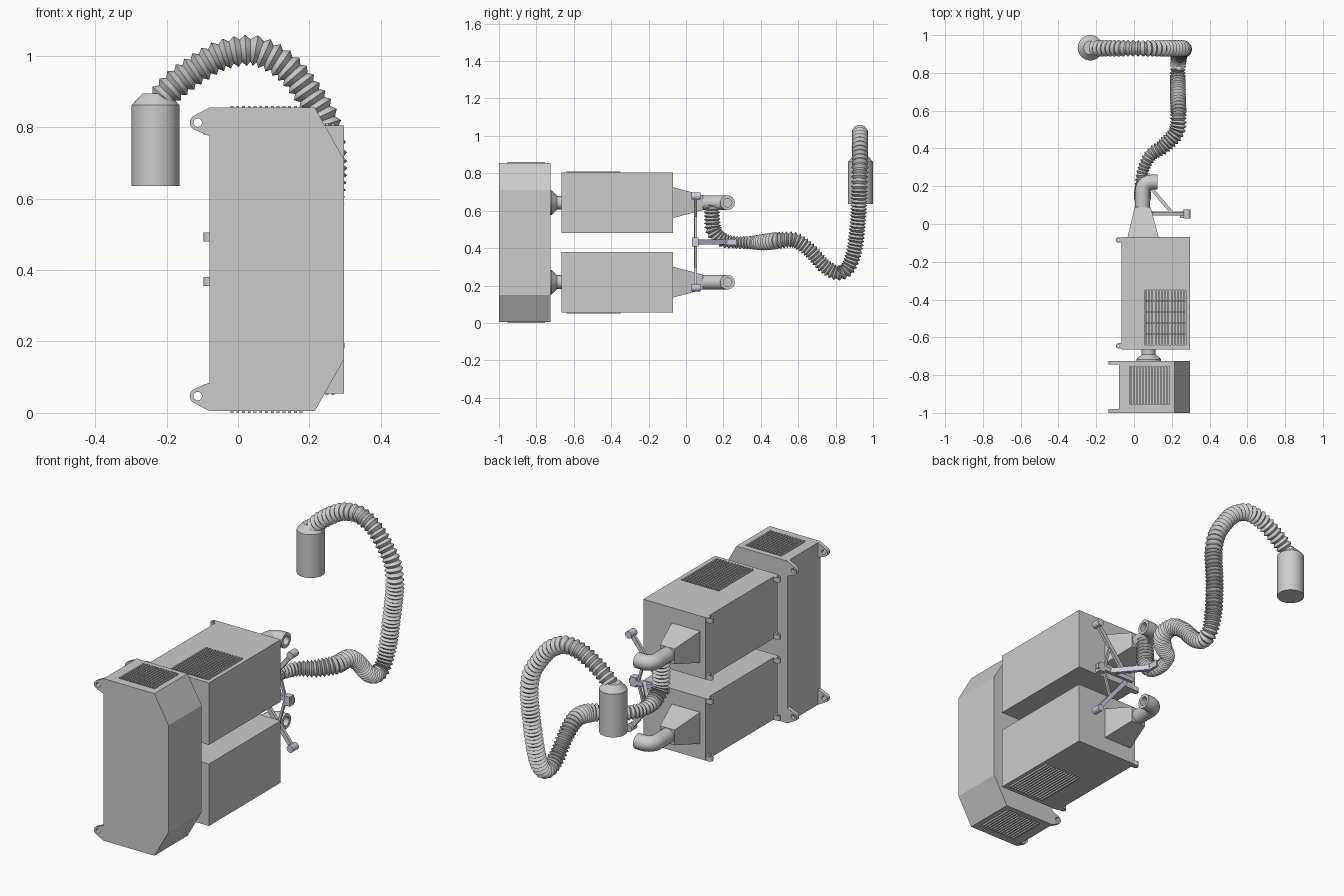
import bpy, bmesh, math
from mathutils import Vector, Matrix

if "Cube" in bpy.data.objects:
    bpy.data.objects.remove(bpy.data.objects["Cube"])

V = Vector
lilac = bpy.data.materials.new("bracket_paint")
lilac.diffuse_color = (0.62, 0.6, 0.75, 1)
lilac.use_nodes = True
lilac.node_tree.nodes["Principled BSDF"].inputs["Base Color"].default_value = lilac.diffuse_color


def finish(name, bm, smooth=False, mat=None):
    bmesh.ops.recalc_face_normals(bm, faces=bm.faces[:])
    me = bpy.data.meshes.new(name)
    bm.to_mesh(me)
    bm.free()
    if smooth:
        me.shade_smooth()
        me.set_sharp_from_angle(angle=math.radians(32))
    if mat:
        me.materials.append(mat)
    ob = bpy.data.objects.new(name, me)
    bpy.context.collection.objects.link(ob)
    return ob


def add_box(bm, lo, hi):
    lo, hi = V(lo), V(hi)
    m = Matrix.Translation((lo + hi) / 2) @ Matrix.Diagonal((*(hi - lo), 1))
    bmesh.ops.create_cube(bm, size=1, matrix=m)


def box(name, lo, hi):
    bm = bmesh.new()
    add_box(bm, lo, hi)
    return finish(name, bm)


def loft(name, rings, smooth=True, mat=None):
    """Skin a list of equal-length point rings and cap both ends."""
    bm = bmesh.new()
    vs = [[bm.verts.new(p) for p in r] for r in rings]
    n = len(vs[0])
    for a, b in zip(vs, vs[1:]):
        for i in range(n):
            bm.faces.new((a[i], a[(i + 1) % n], b[(i + 1) % n], b[i]))
    bm.faces.new(vs[0])
    bm.faces.new(vs[-1])
    return finish(name, bm, smooth, mat)


def sweep(name, stations, n=24, mat=None):
    """Circular sections along (point, tangent, radius) stations."""
    t0 = stations[0][1].normalized()
    side = t0.orthogonal().normalized()
    rings = []
    for p, t, r in stations:
        t = t.normalized()
        side = (t0.rotation_difference(t) @ side)
        side = (side - t * side.dot(t)).normalized()
        up = t.cross(side)
        t0 = t
        rings.append([p + r * (side * math.cos(2 * math.pi * i / n) + up * math.sin(2 * math.pi * i / n))
                      for i in range(n)])
    return loft(name, rings, True, mat)


def plate(name, outline, hole, r, thick, matrix):
    """Flat plate with a round hole, drawn in local XY."""
    cu = bpy.data.curves.new(name, 'CURVE')
    cu.dimensions, cu.fill_mode, cu.extrude = '2D', 'BOTH', thick / 2
    ring = [(hole[0] + r * math.cos(i * math.pi / 8), hole[1] + r * math.sin(i * math.pi / 8)) for i in range(16)]
    for pts in (outline, ring):
        sp = cu.splines.new('POLY')
        sp.points.add(len(pts) - 1)
        for q, p in zip(sp.points, pts):
            q.co = (p[0], p[1], 0, 1)
        sp.use_cyclic_u = True
    ob = bpy.data.objects.new(name, cu)
    bpy.context.collection.objects.link(ob)
    ob.matrix_world = matrix


def cut(ob, lo, hi):
    c = box("recess_cutter", lo, hi)
    c.hide_render = True
    m = ob.modifiers.new("recess", 'BOOLEAN')
    m.operation, m.object, m.solver = 'DIFFERENCE', c, 'EXACT'
    me = bpy.data.meshes.new_from_object(ob.evaluated_get(bpy.context.evaluated_depsgraph_get()))
    ob.modifiers.clear()
    ob.data = me
    bpy.data.objects.remove(c)


def grille(name, ob, x0, x1, y0, y1, z, s, slats, bars, depth):
    """Recessed opening on a face at height z (s = outward sign) with slats."""
    zs = sorted((z - s * depth, z + s * 0.03))
    cut(ob, (x0, y0, zs[0]), (x1, y1, zs[1]))
    bm = bmesh.new()
    za, zb = sorted((z - s * 0.008, z + s * 0.005))
    for i in range(slats):
        x = x0 + (x1 - x0) * (i + 0.5) / slats
        add_box(bm, (x - 0.004, y0, za), (x + 0.004, y1, zb))
    zc, zd = sorted((z - s * 0.012, z - s * 0.004))
    for i in range(1, bars + 1):
        y = y0 + (y1 - y0) * i / (bars + 1)
        add_box(bm, (x0, y - 0.003, zc), (x1, y + 0.003, zd))
    finish(name, bm)


# front cabinet with chamfered right corners
prof = [(-.08, .005), (.215, .005), (.297, .15), (.297, .71), (.215, .855), (-.08, .855)]
cab = loft("front_cabinet", [[(x, y, z) for x, z in prof] for y in (-1, -.725)], False)
grille("cabinet_top_grille", cab, -.025, .185, -.955, -.755, .855, 1, 13, 0, .1)
grille("cabinet_bottom_grille", cab, -.025, .185, -.955, -.755, .005, -1, 13, 0, .1)

# cabinet mounting ears
arc = [math.radians(a) for a in range(245, 110, -13)]
ear = [(-.079, .775)] + [(-.113 + .022 * math.cos(a), .813 + .022 * math.sin(a)) for a in arc] + [(-.08, .855), (-.07, .855), (-.07, .775)]
upright = Matrix.Rotation(math.pi / 2, 4, 'X')
for y in (-.99, -.735):
    T = Matrix.Translation((0, y, 0)) @ upright
    plate("cabinet_ear_top", ear, (-.113, .813), .012, .02, T)
    plate("cabinet_ear_bottom", [(x, .86 - z) for x, z in ear], (-.113, .047), .012, .02, T)

# two equipment boxes, necks, funnels and elbows
tab = [(-.06, -.014)] + [(-.082 + .014 * math.cos(math.radians(a)), .014 * math.sin(math.radians(a)))
                         for a in range(270, 80, -15)] + [(-.06, .014)]
for label, z0, s in (("upper", .48, 1), ("lower", .055, -1)):
    z1, zc = z0 + .325, z0 + .163
    b = box(label + "_box", (-.065, -.665, z0), (.297, -.07, z1))
    grille(label + "_box_grille", b, .055, .275, -.64, -.35, z1 if s > 0 else z0, s, 13, 4, .14)
    for y in (-.645, -.085):
        for z in (z0 + .0125, z1 - .0125):
            plate(label + "_box_ear", tab, (-.082, 0), .006, .025, Matrix.Translation((0, y, z)))
    Y = V((0, 1, 0))
    sweep(label + "_neck", [(V((.078, y, zc)), Y, r) for y, r in
                            ((-.73, .066), (-.718, .066), (-.69, .037), (-.66, .037))])
    sq = lambda y, x, w, h: [(x - w, y, zc - h), (x + w, y, zc - h), (x + w, y, zc + h), (x - w, y, zc + h)]
    loft(label + "_funnel", [sq(-.072, .048, .082, .082), sq(-.06, .048, .08, .08), sq(.09, .046, .042, .04)], False)
    st = [(V((.045, .085, zc)), Y, .039)]
    for i in range(9):
        a = math.pi / 2 * i / 8
        st.append((V((.09 - .045 * math.cos(a), .177 + .045 * math.sin(a), zc)),
                   V((math.sin(a), math.cos(a), 0)), .039))
    for x, r in ((.125, .039), (.125, .023), (.08, .023)):
        st.append((V((x, .222, zc)), V((1, 0, 0)), r))
    sweep(label + "_elbow", st)

# corrugated hose: key points are x, y, z, outer radius
keys = [(.045, .14, .64, .042), (.045, .14, .56, .044), (.045, .15, .49, .045), (.045, .195, .445, .042),
        (.045, .27, .43, .034), (.085, .36, .43, .037), (.16, .415, .432, .044), (.225, .49, .44, .046),
        (.235, .58, .442, .044), (.233, .66, .39, .042), (.232, .74, .305, .042), (.232, .81, .268, .042),
        (.235, .865, .295, .043), (.24, .9, .39, .045), (.25, .92, .55, .045), (.262, .926, .7, .045),
        (.245, .93, .81, .045), (.2, .93, .89, .044), (.14, .93, .965, .044), (.07, .93, 1.008, .044),
        (.02, .93, 1.015, .044), (-.05, .93, 1.0, .044), (-.12, .93, .96, .044), (-.18, .93, .915, .044),
        (-.225, .93, .868, .04)]
K = [V(k) for k in keys]
K = [2 * K[0] - K[1]] + K + [2 * K[-1] - K[-2]]
dense = []
for a, b, c, d in zip(K, K[1:], K[2:], K[3:]):
    for i in range(60):
        t = i / 60
        dense.append(.5 * (2 * b + (c - a) * t + (2 * a - 5 * b + 4 * c - d) * t * t + (3 * b - a - 3 * c + d) * t ** 3))
st, run, ridge = [], 0, False
for p, q in zip(dense, dense[1:]):
    run += (q.xyz - p.xyz).length
    step = .0135 if p.y > .8 and p.z > .72 else .0095
    if run >= step:
        run -= step
        ridge = not ridge
        st.append((q.xyz, (q - p).xyz, q.w * (1 if ridge else .72)))
sweep("corrugated_hose", st)

# hanging canister
sweep("hose_canister", [(V((-.231, .933, z)), V((0, 0, 1)), r) for z, r in
                        ((.635, .067), (.862, .067), (.895, .036))], 40)


# painted bracket holding the hose
def strut(name, a, b, w, h=None):
    a, b = V(a), V(b)
    bm = bmesh.new()
    bmesh.ops.create_cube(bm, size=1, matrix=Matrix.Translation((a + b) / 2)
                          @ (b - a).to_track_quat('Z', 'Y').to_matrix().to_4x4()
                          @ Matrix.Diagonal((w, h or w, (b - a).length, 1)))
    finish(name, bm, False, lilac)


for s in (1, -1):
    tip = V((.28, .052, .433 + s * .245))
    strut("bracket_arm", tip, (.1, .052, .433 + s * .02), .016, .022)
    strut("bracket_inner_brace", (.2, .052, .433 + s * .14), (.24, .052, .433), .012)
    sweep("bracket_tip", [(tip + V((0, d, 0)), V((0, 1, 0)), .019) for d in (-.022, .026)], 16, lilac)
strut("bracket_crossbar", (.06, .058, .433), (.285, .058, .433), .018, .024)
strut("bracket_block", (.26, .05, .408), (.26, .05, .458), .034, .034)
strut("bracket_hose_arm", (.2, .06, .433), (.07, .215, .433), .018, .028)
strut("bracket_hose_rest", (.075, .19, .433), (.075, .27, .433), .014, .034)
